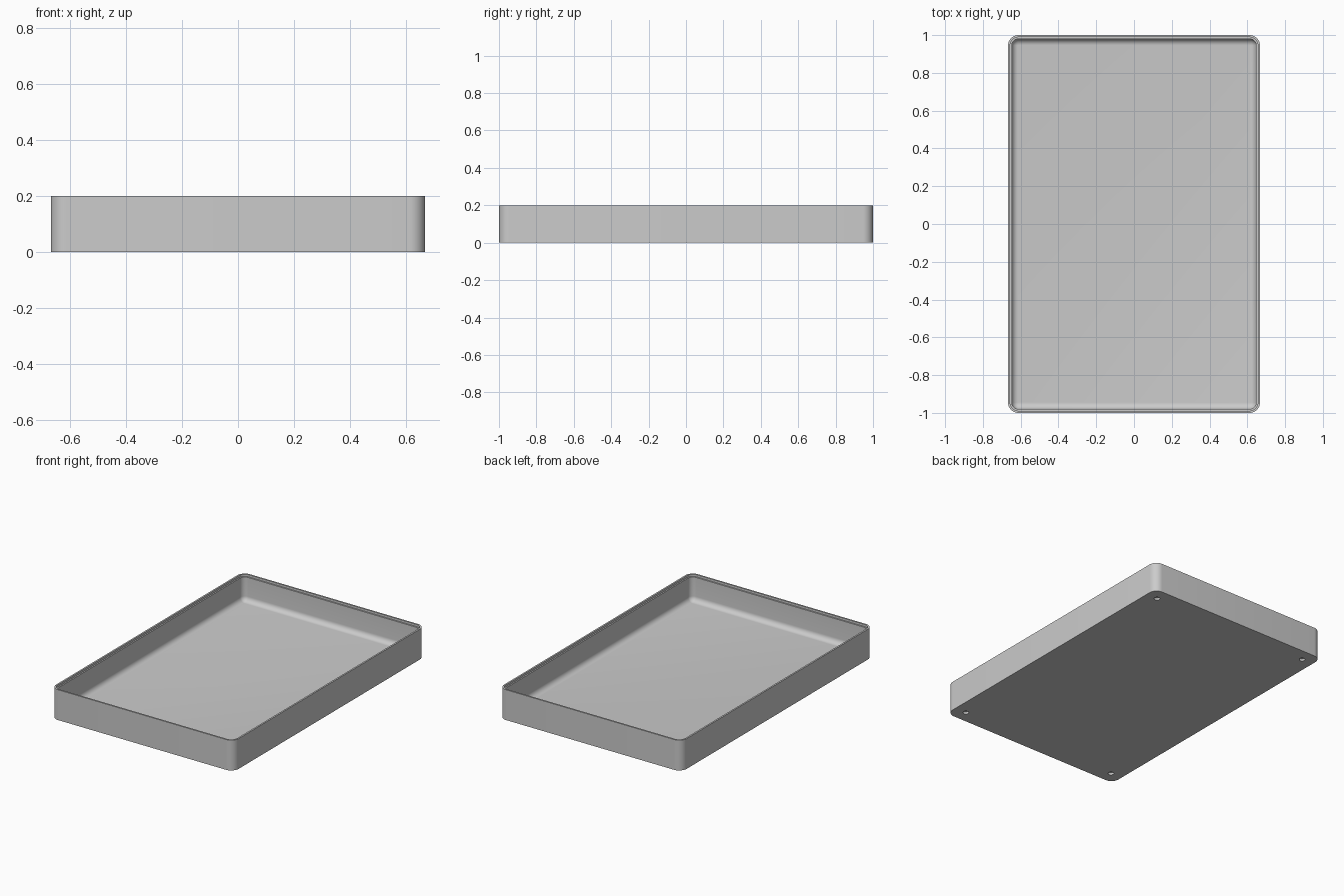
import bpy, bmesh, math

if "Cube" in bpy.data.objects:
    bpy.data.objects.remove(bpy.data.objects["Cube"])

HX, HY, H = 0.667, 1.0, 0.2      # outer half sizes and height
R = 0.055                        # outer corner radius
SEG = 10                         # segments per rounded corner
FLOOR, WALL, FILLET = 0.027, 0.02, 0.034

grey = bpy.data.materials.new("plain grey")
grey.diffuse_color = (0.6, 0.6, 0.6, 1)
grey.use_nodes = True
grey.node_tree.nodes["Principled BSDF"].inputs["Base Color"].default_value = grey.diffuse_color


def ring(bm, inset, z):
    """Rounded rectangle loop, inset from the outer outline."""
    r = R - inset
    verts = []
    for i, (sx, sy) in enumerate([(1, 1), (-1, 1), (-1, -1), (1, -1)]):
        for k in range(SEG + 1):
            a = math.pi / 2 * (i + k / SEG)
            verts.append(bm.verts.new((sx * (HX - R) + r * math.cos(a),
                                       sy * (HY - R) + r * math.sin(a), z)))
    return verts


# Wall section from underside, over the stepped rim, down the inner fillet
profile = [(0, 0), (0, H), (0.011, H), (0.011, H - 0.014), (WALL, H - 0.014)]
for k in range(9):
    a = math.pi / 2 * k / 8
    profile.append((WALL + FILLET * (1 - math.cos(a)),
                    FLOOR + FILLET * (1 - math.sin(a))))

bm = bmesh.new()
rings = [ring(bm, d, z) for d, z in profile]
for lo, hi in zip(rings, rings[1:]):
    n = len(lo)
    for i in range(n):
        j = (i + 1) % n
        bm.faces.new((lo[i], lo[j], hi[j], hi[i]))
bm.faces.new(rings[0][::-1])     # underside
bm.faces.new(rings[-1])          # floor
bmesh.ops.recalc_face_normals(bm, faces=bm.faces[:])
mesh = bpy.data.meshes.new("tray")
bm.to_mesh(mesh)
bm.free()
tray = bpy.data.objects.new("tray", mesh)
bpy.context.collection.objects.link(tray)
mesh.materials.append(grey)

# Four shallow round recesses in the underside
for sx in (-1, 1):
    for sy in (-1, 1):
        bpy.ops.mesh.primitive_cylinder_add(vertices=32, radius=0.018, depth=0.03,
                                            location=(sx * 0.584, sy * 0.917, 0))
        cutter = bpy.context.object
        cutter.name = "recess_cutter"
        cutter.data.materials.append(grey)
        bpy.context.view_layer.objects.active = tray
        mod = tray.modifiers.new("recess", 'BOOLEAN')
        mod.operation = 'DIFFERENCE'
        mod.solver = 'EXACT'
        mod.object = cutter
        bpy.ops.object.modifier_apply(modifier=mod.name)
        bpy.data.objects.remove(cutter)

bpy.ops.object.select_all(action='DESELECT')
tray.select_set(True)
bpy.context.view_layer.objects.active = tray
bpy.ops.object.shade_smooth_by_angle(angle=math.radians(30))
